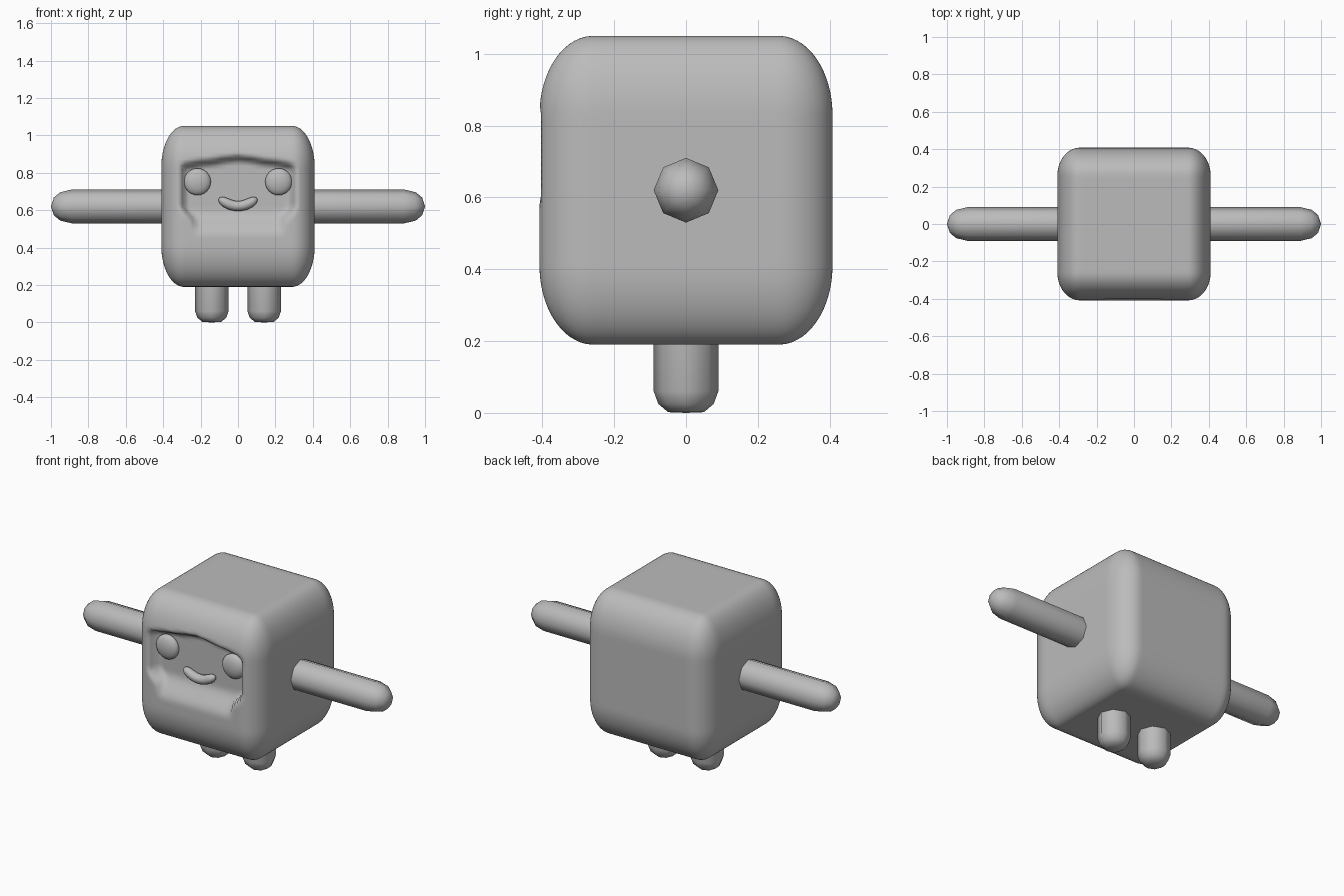
import bpy, bmesh, math
from mathutils import Vector, Matrix

old = bpy.data.objects.get("Cube")
if old:
    bpy.data.objects.remove(old, do_unlink=True)

grey = bpy.data.materials.new("plain_grey")
grey.use_nodes = True
grey.diffuse_color = (0.5, 0.5, 0.5, 1)
grey.node_tree.nodes["Principled BSDF"].inputs["Base Color"].default_value = (0.5, 0.5, 0.5, 1)


def make(name, bm):
    bmesh.ops.recalc_face_normals(bm, faces=bm.faces)
    for f in bm.faces:
        f.smooth = True
    me = bpy.data.meshes.new(name)
    bm.to_mesh(me)
    bm.free()
    me.materials.append(grey)
    ob = bpy.data.objects.new(name, me)
    bpy.context.collection.objects.link(ob)
    return ob


def step(a, b, v):
    t = max(0, min(1, (v - a) / (b - a)))
    return t * t * (3 - 2 * t)


def limb(name, profile, matrix):
    """Eight-sided limb spun around its own z axis from (radius, height) points."""
    bm = bmesh.new()
    verts = [bm.verts.new((r, 0, h)) for r, h in profile]
    edges = [bm.edges.new(pair) for pair in zip(verts, verts[1:])]
    bmesh.ops.spin(bm, geom=verts + edges, cent=(0, 0, 0), axis=(0, 0, 1),
                   angle=math.tau, steps=8, use_duplicate=False)
    bmesh.ops.remove_doubles(bm, verts=bm.verts, dist=0.0005)
    bm.transform(matrix)
    return make(name, bm)


# Rounded block body with a face hollow pressed into the front
half = Vector((0.41, 0.408, 0.43))
rad = Vector((0.12, 0.15, 0.22))
bm = bmesh.new()
bmesh.ops.create_cube(bm, size=2)
bmesh.ops.subdivide_edges(bm, edges=bm.edges, cuts=43, use_grid_fill=True)
for v in bm.verts:
    p = Vector([c * h for c, h in zip(v.co, half)])
    core = Vector([max(-h + r, min(h - r, c)) for c, h, r in zip(p, half, rad)])
    d = Vector([(a - b) / r for a, b, r in zip(p, core, rad)])
    front = v.co.y < -0.999
    if d.length > 0:
        d.normalize()
    v.co = core + Vector([a * r for a, r in zip(d, rad)]) + Vector((0, 0, 0.62))
    if front:
        x, z = abs(v.co.x), v.co.z
        brow = 0.9 - 0.15 * x
        side = 0.31 - 0.06 * step(0.62, 0.53, z)
        press = (step(side, side - 0.035, x) * step(brow, brow - 0.04, z)
                 * step(0.46, 0.6, z))
        v.co.y += (-0.34 - v.co.y) * press
make("body", bm)

# Arms and legs, each with a rounded end
arm = [(0.09, 0.36), (0.09, 0.89), (0.076, 0.95), (0.047, 0.985), (0, 1)]
leg = [(0.09, 0.3), (0.09, 0.06), (0.077, 0.025), (0.05, 0.002), (0, 0)]
for side, s in (("left", 1), ("right", -1)):
    limb(side + "_arm", arm,
         Matrix.Translation((0, 0, 0.62)) @ Matrix.Rotation(s * math.pi / 2, 4, "Y"))
    limb(side + "_leg", leg, Matrix.Translation((s * 0.14, 0, 0)))

    # Flattened button eyes
    bm = bmesh.new()
    bmesh.ops.create_uvsphere(bm, u_segments=24, v_segments=12, radius=0.072)
    bm.transform(Matrix.Translation((s * 0.217, -0.35, 0.752)) @ Matrix.Diagonal((1, 0.45, 1, 1)))
    make(side + "_eye", bm)

# Smiling mouth: a bent tube with rounded ends
bm = bmesh.new()
rings = []
for i in range(21):
    t = -math.cos(math.pi * i / 20)
    x = 0.1 * t
    r = 0.027 * max(0.02, 1 - abs(t) ** 6) ** 0.5
    centre = Vector((x, -0.36, 0.622 + 0.042 * t * t))
    slope = math.atan(0.84 * t)
    n = Vector((-math.sin(slope), 0, math.cos(slope)))
    rings.append([bm.verts.new(centre + r * (n * math.cos(a) + Vector((0, math.sin(a), 0))))
                  for a in (math.tau * k / 12 for k in range(12))])
for a, b in zip(rings, rings[1:]):
    for k in range(12):
        j = (k + 1) % 12
        bm.faces.new((a[k], a[j], b[j], b[k]))
for ring in (rings[0], rings[-1]):
    bm.faces.new(ring)
make("mouth", bm)
